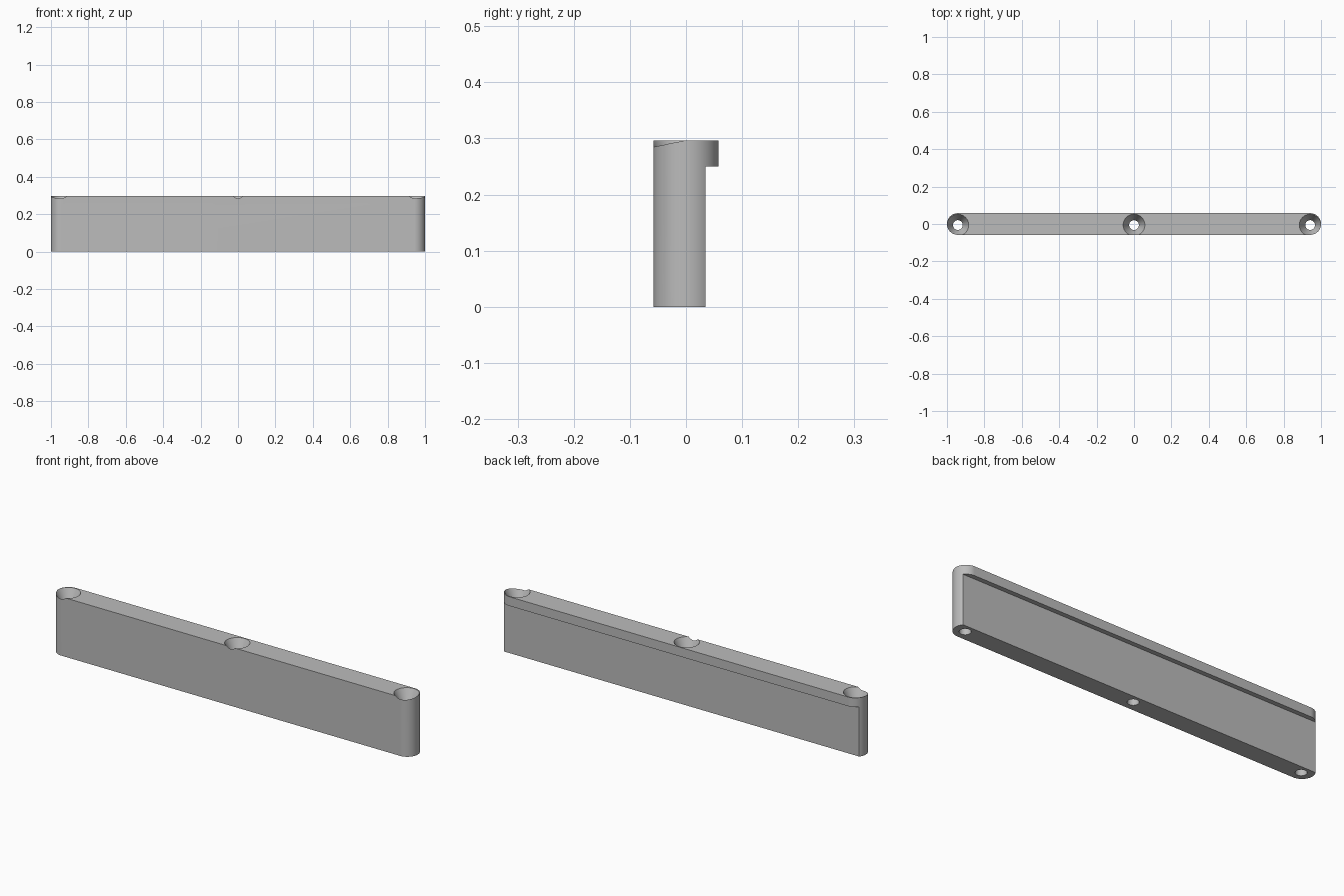
import bpy, bmesh, math

cube = bpy.data.objects.get("Cube")
if cube:
    bpy.data.objects.remove(cube, do_unlink=True)

HALF = 1.0         # half length of the bar
R = 0.058          # end radius, half the bar's depth
H = 0.296          # height
LIP_Z = 0.25       # underside of the rear lip
BACK_Y = 0.035     # rear face below the lip
HOLE_Y = -0.0057   # screw holes sit slightly forward
HOLE_R = 0.026
SINK = 0.064       # countersink depth
SEG = 48

grey = bpy.data.materials.new("plain grey")
grey.use_nodes = True
colour = (0.5, 0.5, 0.5, 1)
grey.diffuse_color = colour
grey.node_tree.nodes["Principled BSDF"].inputs["Base Color"].default_value = colour


def add_object(name, bm):
    bmesh.ops.recalc_face_normals(bm, faces=bm.faces)
    mesh = bpy.data.meshes.new(name)
    bm.to_mesh(mesh)
    bm.free()
    mesh.materials.append(grey)
    obj = bpy.data.objects.new(name, mesh)
    bpy.context.collection.objects.link(obj)
    return obj


def rounded_bar():
    """Slot-shaped outline extruded upwards."""
    bm = bmesh.new()
    outline = []
    for side in (1, -1):
        for i in range(SEG + 1):
            a = math.pi * i / SEG - side * math.pi / 2
            outline.append(bm.verts.new((side * (HALF - R) + R * math.cos(a), R * math.sin(a), 0)))
    face = bm.faces.new(outline)
    top = bmesh.ops.extrude_face_region(bm, geom=[face])["geom"]
    bmesh.ops.translate(bm, vec=(0, 0, H),
                        verts=[g for g in top if isinstance(g, bmesh.types.BMVert)])
    return add_object("mounting_bar", bm)


def screw_cutter(x):
    """Through hole with a conical countersink, turned as one solid."""
    over = 0.02
    flare = over * (R - HOLE_R) / SINK
    profile = [(HOLE_R, -over), (HOLE_R, H - SINK), (R + flare, H + over)]
    bm = bmesh.new()
    rings = [[bm.verts.new((x + r * math.cos(math.tau * i / SEG),
                            HOLE_Y + r * math.sin(math.tau * i / SEG), z))
              for i in range(SEG)] for r, z in profile]
    for low, high in zip(rings, rings[1:]):
        for i in range(SEG):
            j = (i + 1) % SEG
            bm.faces.new((low[i], low[j], high[j], high[i]))
    bm.faces.new(rings[0][::-1])
    bm.faces.new(rings[-1])
    return add_object("screw_hole_cutter", bm)


def rebate_cutter():
    """Block that removes the rear below the lip."""
    bm = bmesh.new()
    bmesh.ops.create_cube(bm, size=1)
    bmesh.ops.scale(bm, vec=(3, 0.1, LIP_Z + 0.1), verts=bm.verts)
    bmesh.ops.translate(bm, vec=(0, BACK_Y + 0.05, (LIP_Z - 0.1) / 2), verts=bm.verts)
    return add_object("rebate_cutter", bm)


bar = rounded_bar()
cutters = [rebate_cutter()] + [screw_cutter(s * (HALF - R)) for s in (-1, 0, 1)]

# Cut the rebate and holes, then drop the cutters
bpy.context.view_layer.objects.active = bar
for cutter in cutters:
    cutter.hide_render = True
    mod = bar.modifiers.new("cut", 'BOOLEAN')
    mod.operation = 'DIFFERENCE'
    mod.solver = 'EXACT'
    mod.object = cutter
    bpy.ops.object.modifier_apply(modifier=mod.name)
    bpy.data.objects.remove(cutter, do_unlink=True)

bpy.ops.object.select_all(action='DESELECT')
bar.select_set(True)
bpy.ops.object.shade_smooth_by_angle(angle=math.radians(25))
